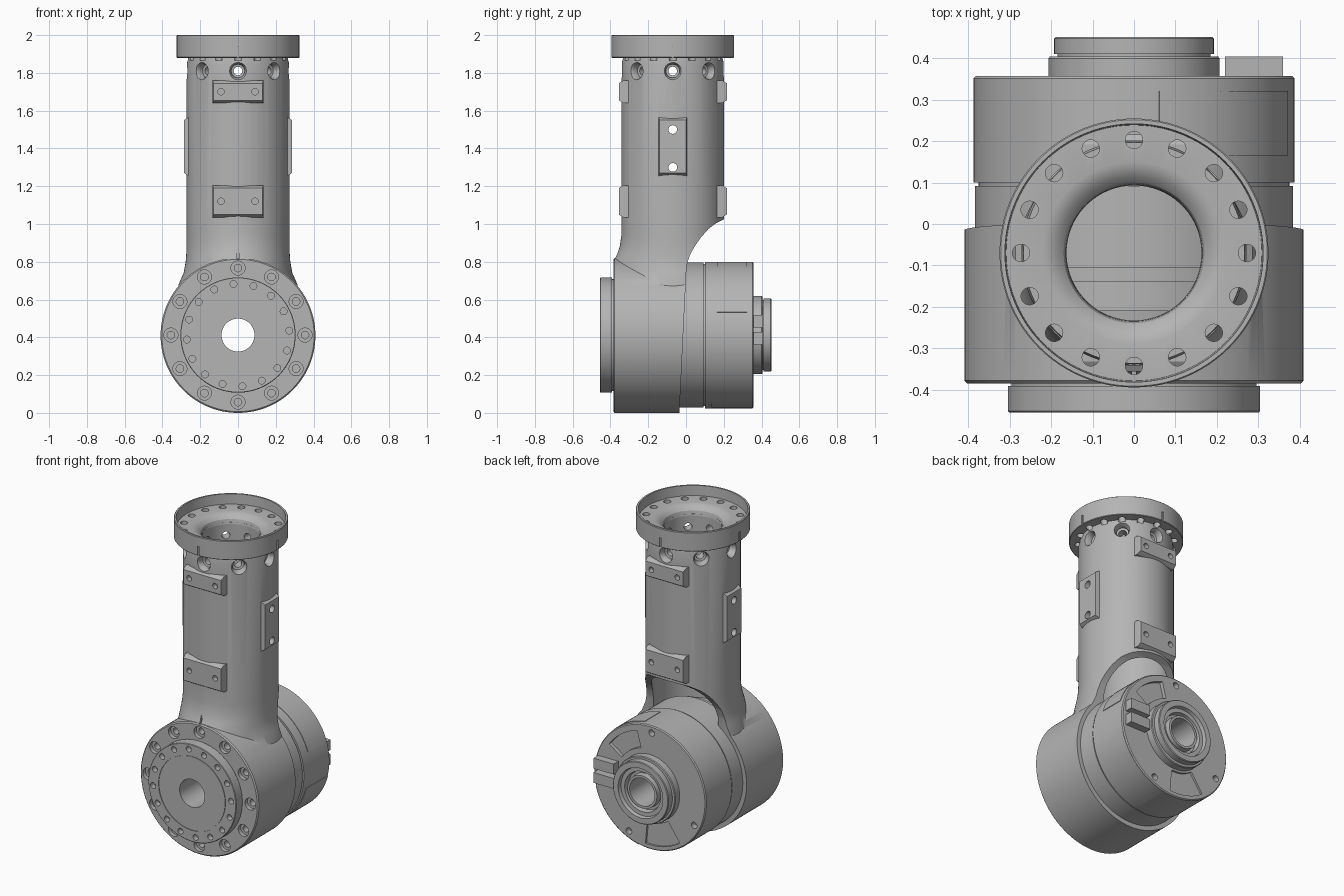
import bpy, bmesh
from math import pi, cos, sin, radians
from mathutils import Matrix, Vector

if "Cube" in bpy.data.objects:
    bpy.data.objects.remove(bpy.data.objects["Cube"])

grey = bpy.data.materials.new("cast_grey")
grey.use_nodes = True
grey.diffuse_color = (0.46, 0.46, 0.46, 1)
grey.node_tree.nodes["Principled BSDF"].inputs["Base Color"].default_value = (0.46, 0.46, 0.46, 1)

TUBE_Y, HUB_Z = -0.07, 0.412
T, R = Matrix.Translation, Matrix.Rotation
UP = T((0, TUBE_Y, 0))                              # local z runs up the tube
HUB = T((0, 0, HUB_Z)) @ R(-pi / 2, 4, 'X')         # local z runs along +y


def radial(angle, z):
    """Local z points out of the tube at the given angle."""
    return T((0, TUBE_Y, z)) @ R(radians(angle), 4, 'Z') @ R(pi / 2, 4, 'Y')


def hub_spot(angle, radius):
    a = radians(angle)
    return T((radius * cos(a), 0, radius * sin(a))) @ HUB


def skin(bm, rings, closed=False):
    loops = [[bm.verts.new(p) for p in ring] for ring in rings]
    n = len(loops[0])
    pairs = list(zip(loops, loops[1:]))
    if closed:
        pairs.append((loops[-1], loops[0]))
    else:
        bm.faces.new(loops[0])
        bm.faces.new(loops[-1])
    for a, b in pairs:
        for i in range(n):
            j = (i + 1) % n
            bm.faces.new((a[i], a[j], b[j], b[i]))


def turned(bm, profile, mat, n=96, closed=False, start=0.0):
    """Skin rings given as (height, radius) or (height, rx, ry)."""
    rings = []
    for h, rx, *ry in profile:
        ry = ry[0] if ry else rx
        angles = [start + 2 * pi * i / n for i in range(n)]
        rings.append([mat @ Vector((rx * cos(a), ry * sin(a), h)) for a in angles])
    skin(bm, rings, closed)


def sector(bm, r0, r1, a0, a1, y0, y1, n=16):
    """Ring segment around the hub axis."""
    angles = [radians(a0 + (a1 - a0) * i / n) for i in range(n + 1)]
    outline = [(r1 * cos(a), r1 * sin(a)) for a in angles]
    outline += [(r0 * cos(a), r0 * sin(a)) for a in reversed(angles)]
    skin(bm, [[(x, y, HUB_Z + z) for x, z in outline] for y in (y0, y1)])


def box(bm, centre, size):
    bmesh.ops.create_cube(bm, size=1, matrix=T(centre) @ Matrix.Diagonal((*size, 1)))


def make(name, bm):
    bmesh.ops.recalc_face_normals(bm, faces=bm.faces[:])
    mesh = bpy.data.meshes.new(name)
    bm.to_mesh(mesh)
    bm.free()
    obj = bpy.data.objects.new(name, mesh)
    bpy.context.collection.objects.link(obj)
    return obj


def combine(obj, bm, operation='DIFFERENCE'):
    tool = make("tool", bm)
    tool.hide_render = True
    mod = obj.modifiers.new("bool", 'BOOLEAN')
    mod.operation, mod.solver, mod.object = operation, 'EXACT', tool
    bpy.context.view_layer.objects.active = obj
    bpy.ops.object.modifier_apply(modifier=mod.name)
    bpy.data.objects.remove(tool)


def finish(obj):
    obj.data.materials.clear()
    obj.data.materials.append(grey)
    bpy.ops.object.select_all(action='DESELECT')
    obj.select_set(True)
    bpy.context.view_layer.objects.active = obj
    bpy.ops.object.shade_smooth_by_angle(angle=radians(28))


# Arm body: tube flaring into the front housing
bm = bmesh.new()
turned(bm, [(.5, .32, .33), (.68, .315, .33), (.74, .288, .33), (.8, .277, .315), (.84, .274, .295),
            (.88, .272, .281), (.94, .272), (1.84, .272), (1.89, .262)], UP)
body = make("arm_body", bm)

bm = bmesh.new()
box(bm, (0, -0.8845, 0.8), (2, 1, 3))
combine(body, bm)

bm = bmesh.new()
turned(bm, [(-.385, .403), (-.378, .41), (.1, .41)], T((0, 0, -.002)) @ HUB, 128)
combine(body, bm, 'UNION')

# Mounting pads on the tube
bm = bmesh.new()
pads = [(a, z, h, .26) for a in (90, -90) for z, h in ((1.7, .09), (1.12, .14))]
pads += [(a, 1.41, .28, .14) for a in (0, 180)]
for angle, z, h, w in pads:
    k = 2 ** -0.5
    turned(bm, [(.21, (h + .03) * k, (w + .015) * k), (.262, (h + .03) * k, (w + .01) * k),
                (.286, h * k, w * k)], radial(angle, z), 4, start=pi / 4)
combine(body, bm, 'UNION')

# Swept cut behind the housing where the actuator sits
bm = bmesh.new()
arch = [(.4, 1.035), (.2, 1.025), (.16, 1.005), (.12, .975), (.08, .93), (.045, .88), (.02, .835),
        (.003, .78), (-.04, -.1), (.6, -.1), (.6, 1.035)]
skin(bm, [[(x, y, z) for y, z in arch] for x in (-1, 1)])
combine(body, bm)

# Hollow interior and hub passage
bm = bmesh.new()
turned(bm, [(.56, .235), (1.7, .235), (1.76, .165), (2.1, .165)], UP)
combine(body, bm)
bm = bmesh.new()
turned(bm, [(-.6, .2), (.3, .2)], HUB, 48)
combine(body, bm)

# Countersunk holes around the tube top, and the pad holes
bm = bmesh.new()
for i in range(8):
    turned(bm, [(.1, .023), (.225, .023), (.228, .036), (.25, .036), (.3, .06)], radial(45 * i, 1.81), 24)
for angle, z, h, w in pads:
    for side in (-.1, .1):
        if angle in (0, 180):
            turned(bm, [(.15, .023), (.4, .023)], radial(angle, z + side - .01), 20)
        else:
            turned(bm, [(.255, .017), (.4, .017)], T((side * .9, 0, 0)) @ radial(angle, z), 20)
combine(body, bm)

# Counterbored screw ring and index mark on the housing face
bm = bmesh.new()
for i in range(12):
    turned(bm, [(-.32, .02), (-.36, .02), (-.36, .037), (-.5, .037)], hub_spot(30 * i, .355), 24)
box(bm, (0, -.385, .85), (.01, .06, .07))
combine(body, bm)


def flange_holes():
    tool = bmesh.new()
    for i in range(16):
        a = 2 * pi * i / 16
        turned(tool, [(1.865, .021), (2.1, .021)], T((.273 * cos(a), .273 * sin(a), 0)) @ UP, 20)
    return tool


combine(body, flange_holes())
finish(body)

# Top flange with raised rim and rounded throat
bm = bmesh.new()
turned(bm, [(1.88, .163), (1.88, .322), (1.883, .325), (1.997, .325), (2, .322), (2, .312), (1.937, .309),
            (1.937, .22), (1.934, .205), (1.924, .185), (1.908, .17)], UP, closed=True)
flange = make("top_flange", bm)
combine(flange, flange_holes())
bm = bmesh.new()
for x, y in ((0, -.325), (.325, 0), (0, .325), (-.325, 0)):
    box(bm, (x, TUBE_Y + y, 1.9), (.012 if x == 0 else .016, .012 if y == 0 else .016, .08))
combine(flange, bm)
finish(flange)

# Front output cap
bm = bmesh.new()
turned(bm, [(-.37, .087), (-.37, .296), (-.392, .296), (-.392, .305), (-.452, .305), (-.455, .302),
            (-.455, .233), (-.451, .233), (-.451, .229), (-.455, .229), (-.455, .087)], HUB, closed=True)
cap = make("output_cap", bm)
bm = bmesh.new()
for i in range(16):
    turned(bm, [(-.42, .018), (-.5, .018)], hub_spot(22.5 * i + 5, .272), 20)
combine(cap, bm)
finish(cap)

# Rear actuator drum with stepped hub
bm = bmesh.new()
turned(bm, [(-.375, .087), (-.375, .28), (-.21, .3), (-.21, .34), (-.14, .34), (-.14, .37), (-.105, .37),
            (-.105, .384), (.092, .384), (.092, .376), (.1, .376), (.1, .388), (.352, .388), (.358, .382),
            (.358, .207), (.4, .207), (.405, .203), (.405, .185), (.411, .185), (.411, .193), (.448, .193),
            (.452, .189), (.452, .155), (.43, .15), (.43, .125), (.4, .12), (.4, .105), (.435, .102),
            (.435, .087)], HUB, 128, closed=True)
drum = make("actuator_drum", bm)
bm = bmesh.new()
sector(bm, .24, .345, 35, 75, .335, .4)
sector(bm, .22, .36, 235, 275, .345, .4)
for a in (92, 207, 295):
    turned(bm, [(.32, .02), (.4, .02)], hub_spot(a, .345), 20)
combine(drum, bm)
finish(drum)

# Curved covers on the drum
bm = bmesh.new()
sector(bm, .38, .391, 18, 81, .165, .322)
sector(bm, .38, .391, -78, -14, .135, .352)
finish(make("drum_covers", bm))

# Cable connector blocks on the rear face
bm = bmesh.new()
for z in (.395, .485):
    box(bm, (.29, .375, z), (.14, .06, .065))
blocks = make("connector_blocks", bm)
finish(blocks)
